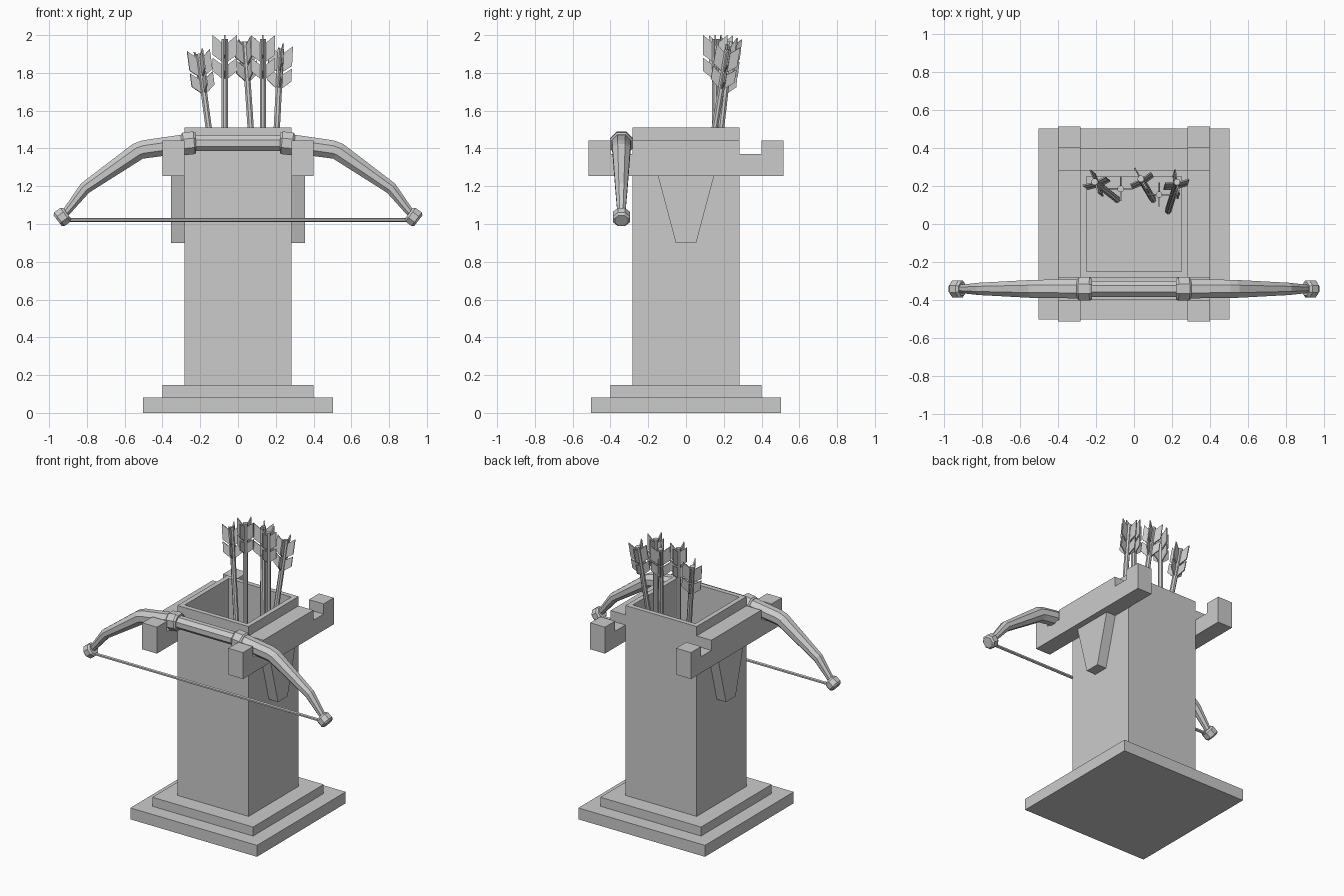
import bpy, bmesh, math
from mathutils import Vector, Matrix

if "Cube" in bpy.data.objects:
    bpy.data.objects.remove(bpy.data.objects["Cube"])


def finish(name, bm):
    bmesh.ops.recalc_face_normals(bm, faces=bm.faces)
    me = bpy.data.meshes.new(name)
    bm.to_mesh(me)
    bm.free()
    ob = bpy.data.objects.new(name, me)
    bpy.context.collection.objects.link(ob)
    return ob


def add_box(bm, lo, hi):
    lo, hi = Vector(lo), Vector(hi)
    m = Matrix.Translation((lo + hi) / 2) @ Matrix.Diagonal((*(hi - lo), 1))
    bmesh.ops.create_cube(bm, size=1, matrix=m)


def add_prism(bm, profile, offset):
    """Extrude a flat outline of 3D points by an offset vector."""
    face = bm.faces.new([bm.verts.new(p) for p in profile])
    ext = bmesh.ops.extrude_face_region(bm, geom=[face])
    vs = [v for v in ext["geom"] if isinstance(v, bmesh.types.BMVert)]
    bmesh.ops.translate(bm, verts=vs, vec=offset)


def add_tube(bm, stations, side, n=8):
    """Faceted tube through (point, radius) stations with capped ends."""
    pts = [Vector(p) for p, r in stations]
    rings = []
    for i, (p, r) in enumerate(stations):
        a, b = pts[max(i - 1, 0)], pts[min(i + 1, len(pts) - 1)]
        up = Vector(side).cross((b - a).normalized()).normalized()
        s = (b - a).normalized().cross(up)
        ring = []
        for k in range(n):
            t = 2 * math.pi * (k + 0.5) / n
            ring.append(bm.verts.new(pts[i] + r * (math.cos(t) * s + math.sin(t) * up)))
        rings.append(ring)
    for r0, r1 in zip(rings, rings[1:]):
        for k in range(n):
            bm.faces.new((r0[k], r0[(k + 1) % n], r1[(k + 1) % n], r1[k]))
    bm.faces.new(rings[0])
    bm.faces.new(rings[-1])


def mirror_x(ob):
    ob.modifiers.new("mirror", "MIRROR").use_axis[0] = True


# stepped base
for name, h, z0, z1 in (("base_slab", 0.503, 0, 0.082), ("base_step", 0.4, 0.082, 0.147)):
    bm = bmesh.new()
    add_box(bm, (-h, -h, z0), (h, h, z1))
    finish(name, bm)

# hollow square column
bm = bmesh.new()
add_box(bm, (-0.283, -0.283, 0.147), (0.283, 0.283, 1.51))
bm.faces.ensure_lookup_table()
top = max(bm.faces, key=lambda f: f.calc_center_median().z)
bmesh.ops.inset_region(bm, faces=[top], thickness=0.048)
ext = bmesh.ops.extrude_face_region(bm, geom=[top])
bmesh.ops.translate(bm, vec=(0, 0, -0.5),
                    verts=[v for v in ext["geom"] if isinstance(v, bmesh.types.BMVert)])
if top.is_valid:
    bmesh.ops.delete(bm, geom=[top], context="FACES_ONLY")
finish("column", bm)

# notched side rails that carry the bow
half = [(0.515, 1.253), (0.515, 1.443), (0.4, 1.443), (0.4, 1.37), (0.283, 1.37), (0.283, 1.443)]
outline = half + [(-y, z) for y, z in reversed(half)]
bm = bmesh.new()
add_prism(bm, [(0.283, y, z) for y, z in outline], (0.117, 0, 0))
mirror_x(finish("side_rail", bm))

# tapered brackets below the rails
bm = bmesh.new()
add_prism(bm, [(0.283, y, z) for y, z in
               ((-0.148, 1.253), (0.148, 1.253), (0.054, 0.9), (-0.054, 0.9))], (0.073, 0, 0))
mirror_x(finish("rail_bracket", bm))

# bow: limbs, grip, collars, tip knobs and string
BY = -0.342
limb = [(0.26, 1.428, 0.054), (0.5, 1.395, 0.052), (0.53, 1.385, 0.051),
        (0.81, 1.19, 0.035), (0.92, 1.05, 0.022)]
bm = bmesh.new()
add_tube(bm, [((x, BY, z), r) for x, z, r in limb], (0, 1, 0))
mirror_x(finish("bow_limb", bm))

bm = bmesh.new()
add_tube(bm, [((-0.26, BY, 1.428), 0.045), ((0, BY, 1.428), 0.045),
              ((0.26, BY, 1.428), 0.045)], (0, 1, 0))
finish("bow_grip", bm)

bm = bmesh.new()
add_tube(bm, [((0.222, BY, 1.43), 0.056), ((0.232, BY, 1.43), 0.065),
              ((0.288, BY, 1.424), 0.065), ((0.298, BY, 1.423), 0.056)], (0, 1, 0))
mirror_x(finish("bow_collar", bm))

bm = bmesh.new()
add_tube(bm, [((0.904, BY, 1.056), 0.038), ((0.914, BY, 1.049), 0.049),
              ((0.946, BY, 1.025), 0.049), ((0.955, BY, 1.018), 0.038)], (0, 1, 0))
mirror_x(finish("bow_tip", bm))

bm = bmesh.new()
add_tube(bm, [((-0.92, BY, 1.022), 0.011), ((0.92, BY, 1.022), 0.011)], (0, 1, 0), 6)
finish("bow_string", bm)

# arrows: (top point, bottom point, spin about the shaft in degrees)
arrows = [((-0.21, 0.225, 1.92), (-0.09, 0.13, 1.02), 20),
          ((-0.07, 0.185, 2.0), (-0.07, 0.185, 1.01), 0),
          ((0.035, 0.24, 1.985), (0.10, 0.13, 1.02), 30),
          ((0.132, 0.155, 2.0), (0.132, 0.155, 1.01), 0),
          ((0.228, 0.225, 1.945), (0.18, 0.07, 1.02), 10)]
# slanted vane outlines: outer top, outer bottom, inner bottom, inner top
vanes = [(0, -0.105, -0.145, -0.045), (-0.12, -0.19, -0.235, -0.16)]
for i, (a, b, spin) in enumerate(arrows):
    a, b = Vector(a), Vector(b)
    axis = a - b
    bm = bmesh.new()
    add_tube(bm, [((0, 0, -axis.length), 0.018), ((0, 0, -0.02), 0.018)], (0, 1, 0), 8)
    for k in range(4):
        before = set(bm.verts)
        for ot, ob_, ib, it in vanes:
            add_prism(bm, [(0.064, -0.004, ot), (0.064, -0.004, ob_),
                           (0.01, -0.004, ib), (0.01, -0.004, it)], (0, 0.008, 0))
        bmesh.ops.rotate(bm, verts=[v for v in bm.verts if v not in before],
                         matrix=Matrix.Rotation(math.radians(90 * k + spin), 3, "Z"))
    tilt = Vector((0, 0, 1)).rotation_difference(axis.normalized()).to_matrix().to_4x4()
    bm.transform(Matrix.Translation(a) @ tilt)
    finish(f"arrow_{i + 1}", bm)
